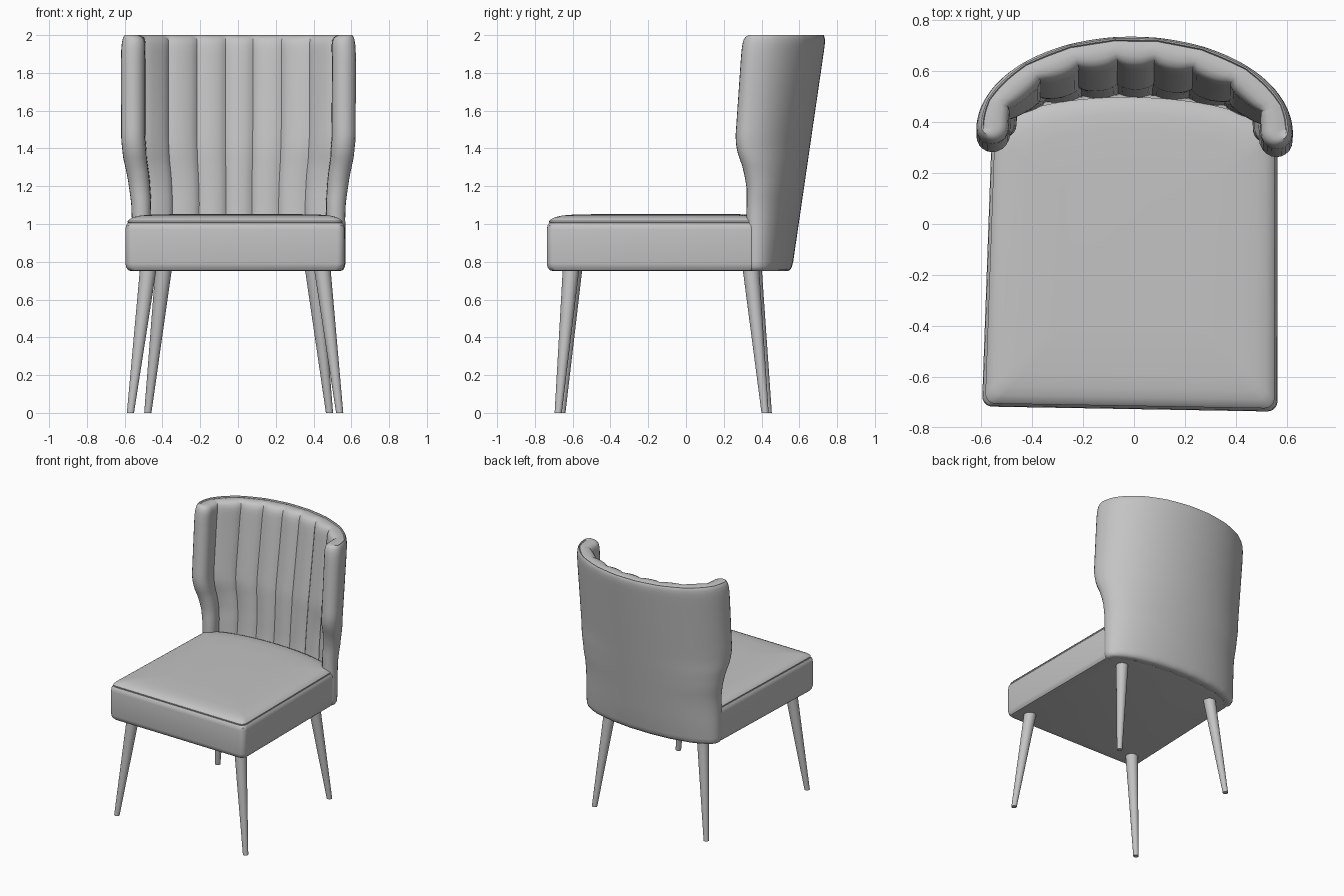
import bpy, bmesh
from math import sin, cos, pi, radians
from mathutils import Matrix, Vector

if "Cube" in bpy.data.objects:
    bpy.data.objects.remove(bpy.data.objects["Cube"])

grey = bpy.data.materials.new("grey_upholstery")
grey.use_nodes = True
GREY = (0.55, 0.55, 0.55, 1)
grey.diffuse_color = GREY
grey.node_tree.nodes["Principled BSDF"].inputs["Base Color"].default_value = GREY

# The whole chair is turned very slightly about the vertical axis
PLACE = Matrix.Translation((-0.004, 0, 0)) @ Matrix.Rotation(radians(-1), 4, 'Z')


def loft(name, rings, angle=35):
    """Skin a stack of closed rings, cap both ends and shade it."""
    bm = bmesh.new()
    loops = [[bm.verts.new(PLACE @ Vector(p)) for p in ring] for ring in rings]
    n = len(loops[0])
    for low, high in zip(loops, loops[1:]):
        for i in range(n):
            j = (i + 1) % n
            bm.faces.new((low[i], low[j], high[j], high[i]))
    bm.faces.new(loops[0][::-1])
    bm.faces.new(loops[-1])
    bmesh.ops.remove_doubles(bm, verts=bm.verts, dist=0.0004)
    bmesh.ops.recalc_face_normals(bm, faces=bm.faces)
    mesh = bpy.data.meshes.new(name)
    bm.to_mesh(mesh)
    bm.free()
    mesh.materials.append(grey)
    obj = bpy.data.objects.new(name, mesh)
    bpy.context.collection.objects.link(obj)
    bpy.ops.object.select_all(action='DESELECT')
    obj.select_set(True)
    bpy.context.view_layer.objects.active = obj
    bpy.ops.object.shade_smooth_by_angle(angle=radians(angle))
    return obj


def lookup(table, z):
    """Eased interpolation through (z, value) pairs."""
    for (z0, v0), (z1, v1) in zip(table, table[1:]):
        if z <= z1:
            t = max(0, (z - z0) / (z1 - z0))
            return v0 + (v1 - v0) * t
    return table[-1][1]


# Seat: outline with rounded front corners and a curved back
def seat_outline():
    r, front, half = 0.04, -0.727, 0.58
    side = []
    for i in range(6):
        a = pi / 2 * i / 5
        side.append((half - r + r * sin(a), front + r - r * cos(a)))
    for i in range(16):
        a = pi / 2 * (1 - i / 15)
        side.append((0.561 * sin(a), 0.35 + 0.16 * cos(a)))
    return side + [(-x, y) for x, y in side[-2::-1]]


def seat_rings(steps):
    mid, half_x, half_y = -0.1, 0.58, 0.62
    return [[(x * (1 - d / half_x), mid + (y - mid) * (1 - d / half_y), z)
             for x, y in seat_outline()] for d, z in steps]


loft("seat_base", seat_rings([
    (0.035, 0.75), (0.015, 0.755), (0.004, 0.77), (0, 0.79),
    (0, 0.97), (0.003, 0.993), (0.012, 1.005), (0.03, 1.006)]))
loft("seat_cushion", seat_rings([
    (0.02, 1.0), (0.012, 1.008), (0.012, 1.015), (0.022, 1.026),
    (0.045, 1.037), (0.08, 1.045), (0.14, 1.05), (0.3, 1.053)]))

# Backrest: curved wrap with wings and vertical channels on the inside
WIDTH = [(0.75, 0.567), (1.05, 0.565), (1.12, 0.569), (1.25, 0.588),
         (1.35, 0.61), (1.45, 0.621), (1.9, 0.622), (2, 0.616)]
FRONT = [(0.75, 0.33), (1.2, 0.33), (1.3, 0.31), (1.38, 0.281),
         (1.45, 0.271), (1.9, 0.302), (2, 0.312)]
HALF = [(0.75, 0.05), (1.05, 0.05), (1.4, 0.063), (2, 0.063)]
SEAMS = [8, 25.5, 46, 73]
EDGES = [-90] + [-s for s in SEAMS[::-1]] + SEAMS + [90]
STEPS = 8


def channel_samples():
    """Angle across the back, with groove depth at that angle."""
    out = []
    last = len(EDGES) - 2
    for c in range(last + 1):
        for i in range(STEPS):
            t = i / STEPS
            u = 0.5 + t / 2 if c == 0 else t / 2 if c == last else t
            out.append((radians(EDGES[c] + (EDGES[c + 1] - EDGES[c]) * t),
                        0.024 * (1 - abs(sin(pi * u)) ** 0.6)))
    return out + [(pi / 2, 0)]


def back_ring(z, k_out, k_in):
    w, front, h = lookup(WIDTH, z), lookup(FRONT, z), lookup(HALF, z)
    y0 = front + h
    depth = 0.56 + 0.146 * (z - 0.75) - y0
    outer, inner = [], []
    for a, groove in channel_samples():
        o = Vector((w * sin(a), y0 + depth * cos(a), z))
        i = Vector(((w - 2 * h) * sin(a), y0 + (depth - 2 * h) * cos(a), z))
        i += (o - i).normalized() * groove
        m = (o + i) / 2
        outer.append(m + (o - m) * k_out)
        inner.append(m + (i - m) * k_in)

    def tip(p, q):
        c, r = (p + q) / 2, (p - q) / 2
        pts = []
        for n in range(1, 10):
            a = pi * n / 10
            pts.append(c + r * cos(a) - Vector((0, r.length * sin(a), 0)))
        return pts

    return (outer + tip(outer[-1], inner[-1]) + inner[::-1]
            + tip(inner[0], outer[0]))


back = [(0.75, 0, 0), (0.75, 0.4, 0.4), (0.757, 0.75, 0.75),
        (0.775, 0.95, 0.95), (0.8, 1, 1), (0.95, 1, 1)]
back += [(1.03 + 0.04 * i, 1, 1) for i in range(22)]
back += [(1.92, 1, 1), (1.95, 0.99, 0.97), (1.975, 0.95, 0.88),
         (1.99, 0.88, 0.7), (2, 0.78, 0.35), (1.999, 0.68, -0.2),
         (1.992, 0.62, -0.62)]
loft("backrest", [back_ring(*b) for b in back], 40)


# Legs: splayed tapered cones
def leg(name, top, foot):
    rings = []
    for (x, y, z), r in ((foot, 0.019), (top, 0.044)):
        rings.append([(x + r * cos(2 * pi * i / 24),
                       y + r * sin(2 * pi * i / 24), z) for i in range(24)])
    loft(name, rings)


for side, s in (("left", 1), ("right", -1)):
    leg("front_leg_" + side, (s * 0.46, -0.6, 0.77), (s * 0.554, -0.667, 0))
    leg("rear_leg_" + side, (s * 0.395, 0.35, 0.77), (s * 0.481, 0.427, 0))
